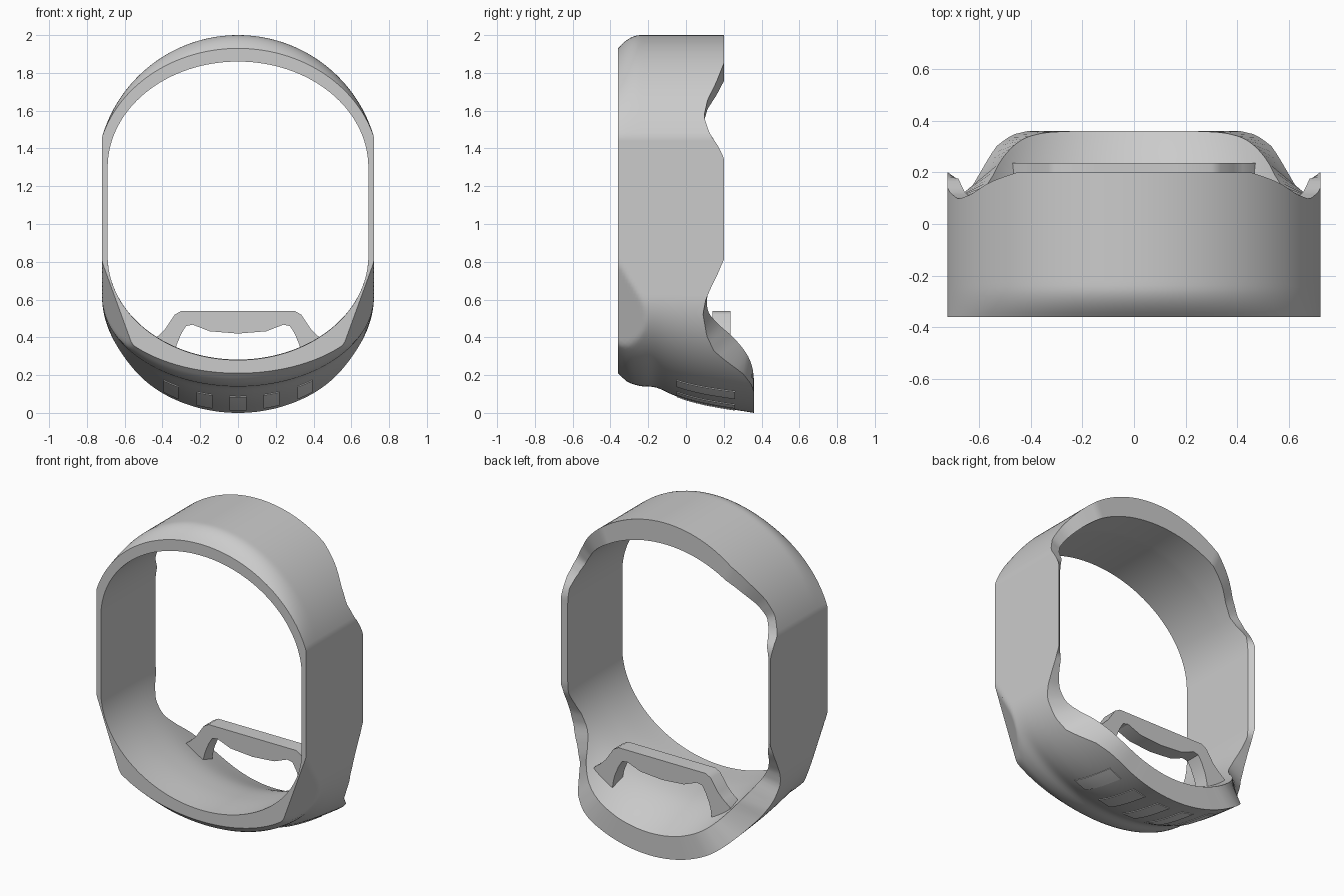
import bpy
import bmesh
from math import sin, cos, asin, pi, sqrt

if "Cube" in bpy.data.objects:
    bpy.data.objects.remove(bpy.data.objects["Cube"])


def material(name, value):
    m = bpy.data.materials.new(name)
    m.use_nodes = True
    color = (value, value, value, 1)
    m.diffuse_color = color
    m.node_tree.nodes["Principled BSDF"].inputs["Base Color"].default_value = color
    return m


grey = material("matte grey", 0.6)
light = material("light grey", 0.95)


def finish(name, bm, mat, angle=30):
    bmesh.ops.remove_doubles(bm, verts=bm.verts, dist=0.0002)
    bmesh.ops.recalc_face_normals(bm, faces=bm.faces)
    me = bpy.data.meshes.new(name)
    bm.to_mesh(me)
    bm.free()
    me.materials.append(mat)
    ob = bpy.data.objects.new(name, me)
    bpy.context.collection.objects.link(ob)
    bpy.ops.object.select_all(action="DESELECT")
    ob.select_set(True)
    bpy.context.view_layer.objects.active = ob
    bpy.ops.object.shade_smooth_by_angle(angle=angle * pi / 180)
    return ob


def curve(points, t, smooth=True):
    """Interpolate a short profile of (position, value) pairs."""
    if t <= points[0][0]:
        return points[0][1]
    for i in range(len(points) - 1):
        (a, va), (b, vb) = points[i], points[i + 1]
        if t <= b:
            u = (t - a) / (b - a)
            if not smooth:
                return va + (vb - va) * u
            p = points[max(i - 1, 0)]
            q = points[min(i + 2, len(points) - 1)]
            ma = (vb - p[1]) / (b - p[0]) * (b - a)
            mb = (q[1] - va) / (q[0] - a) * (b - a)
            return ((2*u**3 - 3*u*u + 1) * va + (u**3 - 2*u*u + u) * ma
                    + (3*u*u - 2*u**3) * vb + (u**3 - u*u) * mb)
    return points[-1][1]


# Profiles: underside, inner floor, and rear edge depth by height
UNDER = [(-.36, .21), (-.31, .165), (-.24, .142), (-.16, .135), (-.08, .10), (0, .07), (.12, .04), (.36, 0)]
FLOOR = [(-.36, .28), (-.1, .28), (.1, .25), (.36, .14)]
REAR = [(.13, .36), (.17, .345), (.22, .30), (.27, .22), (.32, .15), (.4, .11), (.52, .09), (.6, .105),
        (.68, .14), (.74, .17), (.77, .182), (.81, .20), (1.35, .20), (1.39, .182), (1.42, .165), (1.48, .125),
        (1.57, .095), (1.66, .115), (1.75, .16), (1.85, .20), (2, .20)]
REAR_IN = [(.22, .36), (.28, .35), (.335, .32), (.40, .25), (.45, .18), (.52, .12), (.62, .11)]
FRONT, LOW, HIGH = -.36, .62, 1.46
N_ARC, N_SIDE, N_DEPTH = 36, 44, 32


def outer(kind, t, y):
    if kind == "top":
        a0 = asin((HIGH - 1.25) / .75)
        a = a0 + (pi / 2 - a0) * t
        u = max(0, (-.24 - y) / .12)
        x, z = .75 * cos(a), HIGH + (1.25 + .75 * sin(a) - HIGH) * (1 - .13 * u * u)
    elif kind == "side":
        x, z = .72, LOW + (HIGH - LOW) * t
    else:
        a = pi / 2 * t
        x, z = .72 * cos(a), LOW - (LOW - curve(UNDER, y)) * sin(a)
    # Flat chamfer across the lower front corners
    reach = .94 * x - .342 * z
    limit = .403 + .55 * (y - FRONT)
    if reach > limit and z < 1:
        k = (limit + .342) / (reach + .342)
        x, z = x * k, 1 + (z - 1) * k
    return x, z


def inner(kind, t, y):
    b = .83 - curve(FLOOR, y)
    if kind == "top":
        a0 = asin((HIGH - 1.3) / .56)
        a = a0 + (pi / 2 - a0) * t
        return .69 * cos(a), 1.3 + (.56 + .04 * max(0, y)) * sin(a)
    if kind == "side":
        z = LOW + (HIGH - LOW) * t
        v = max(0, (z - 1.3) / .56, (.83 - z) / b)
        return .69 * sqrt(1 - v * v), z
    a0 = asin((.83 - LOW) / b)
    a = a0 + (pi / 2 - a0) * t
    return .69 * cos(a), .83 - b * sin(a)


def rear_depths(kind, t):
    z = outer(kind, t, .2)[1]
    out = curve(REAR, z, False)
    if kind == "bottom":
        return out, curve(REAR_IN, inner(kind, t, .25)[1])
    # Inner rim of the side tabs is chamfered
    tab = kind == "side" and .74 < z < 1.42
    return out, min(out, .175) if tab else out


# Case shell: outer skin, inner skin and both rims lofted as one closed band
stations = [("bottom", 1 - i / N_ARC) for i in range(N_ARC)]
stations += [("side", i / N_SIDE) for i in range(N_SIDE)]
stations += [("top", i / N_ARC) for i in range(N_ARC + 1)]
bm = bmesh.new()
for side in (1, -1):
    loops = []
    for kind, t in stations:
        yo, yi = rear_depths(kind, t)
        loop = []
        for i in range(N_DEPTH + 1):
            y = FRONT + (yo - FRONT) * i / N_DEPTH
            x, z = outer(kind, t, y)
            loop.append(bm.verts.new((side * x, y, z)))
        for i in range(N_DEPTH, -1, -1):
            y = FRONT + (yi - FRONT) * i / N_DEPTH
            x, z = inner(kind, t, y)
            loop.append(bm.verts.new((side * x, y, z)))
        loops.append(loop)
    for a, b in zip(loops, loops[1:]):
        for i in range(len(a)):
            j = (i + 1) % len(a)
            bm.faces.new((a[i], a[j], b[j], b[i]))
finish("case_shell", bm, grey)

# Handle bridge rising from the rear floor
OUTSIDE = [(.50, .30), (.465, .375), (.42, .41), (.385, .445), (.335, .52), (.30, .54), (.15, .54), (0, .54)]
INSIDE = [(.35, .22), (.335, .32), (.325, .36), (.30, .42), (.275, .46), (.24, .467), (.15, .432), (0, .42)]
bm = bmesh.new()
for side in (1, -1):
    rows = []
    for o, n in zip(OUTSIDE, INSIDE):
        rows.append([bm.verts.new((side * x, y, z)) for (x, z), y in
                     ((o, .14), (o, .235), (n, .235), (n, .14))])
    for a, b in zip(rows, rows[1:]):
        for i in range(4):
            j = (i + 1) % 4
            bm.faces.new((a[i], a[j], b[j], b[i]))
    bm.faces.new(rows[0])
finish("handle_bridge", bm, grey)

# Light inlays following the underside
for n in range(5):
    mid = (n - 2) * .177
    bm = bmesh.new()
    grid = []
    for i in range(7):
        y = -.05 + .31 * i / 6
        row = []
        for j in range(5):
            x = mid + (j / 4 - .5) * (.088 - .008 * abs(n - 2) / 2)
            ox, oz = outer("bottom", 1 - asin(abs(x) / .72) / (pi / 2), y)
            row.append([bm.verts.new((x * (1 + d), y, oz - d)) for d in (.004, -.003)])
        grid.append(row)
    for i in range(6):
        for j in range(4):
            quad = (grid[i][j], grid[i + 1][j], grid[i + 1][j + 1], grid[i][j + 1])
            bm.faces.new([v[0] for v in quad])
            bm.faces.new([v[1] for v in reversed(quad)])
    border = ([grid[0][j] for j in range(5)] + [grid[i][4] for i in range(1, 7)]
              + [grid[6][j] for j in range(3, -1, -1)] + [grid[i][0] for i in range(5, 0, -1)])
    for a, b in zip(border, border[1:] + border[:1]):
        bm.faces.new((a[0], b[0], b[1], a[1]))
    finish("underside_inlay_%d" % (n + 1), bm, light)
